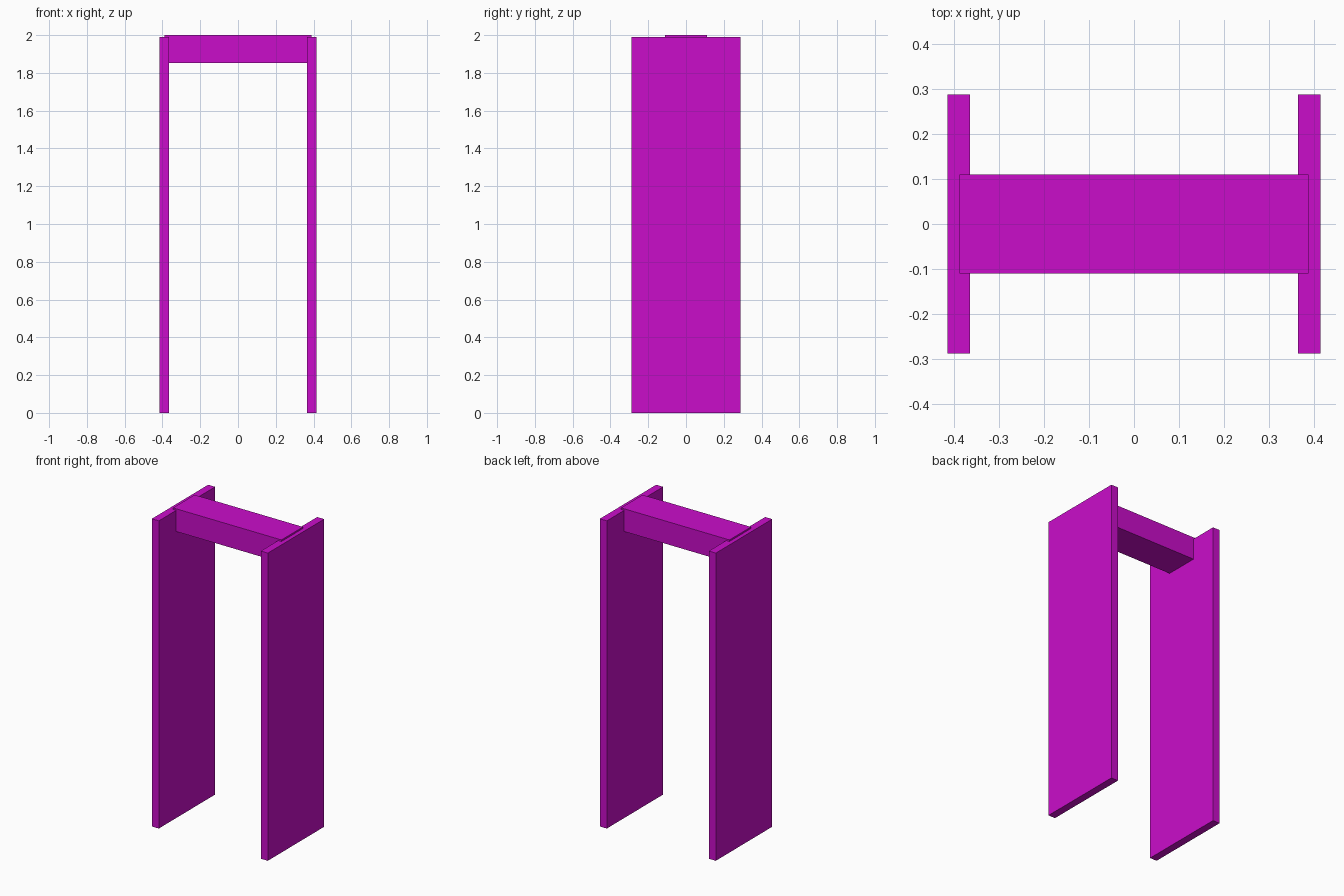
import bpy

cube = bpy.data.objects.get("Cube")
if cube:
    bpy.data.objects.remove(cube, do_unlink=True)

# Single flat magenta
magenta = bpy.data.materials.new("magenta")
magenta.use_nodes = True
colour = (0.59, 0.004, 0.59, 1)
magenta.diffuse_color = colour
magenta.node_tree.nodes["Principled BSDF"].inputs["Base Color"].default_value = colour


def box(name, low, high):
    """Axis-aligned box between two corners."""
    centre = [(a + b) / 2 for a, b in zip(low, high)]
    bpy.ops.mesh.primitive_cube_add(size=1, location=centre)
    obj = bpy.context.object
    obj.name = name
    obj.scale = [b - a for a, b in zip(low, high)]
    bpy.ops.object.transform_apply(location=False, rotation=False, scale=True)
    obj.data.materials.append(magenta)
    return obj


# Upright side panels
INNER, OUTER, DEPTH, HEIGHT = 0.365, 0.415, 0.288, 1.99
box("left_panel", (INNER, -DEPTH, 0), (OUTER, DEPTH, HEIGHT))
box("right_panel", (-OUTER, -DEPTH, 0), (-INNER, DEPTH, HEIGHT))

# Crossbeam, let into both panels and standing slightly proud of them
box("top_beam", (-0.388, -0.11, 1.853), (0.388, 0.11, 2.0))
